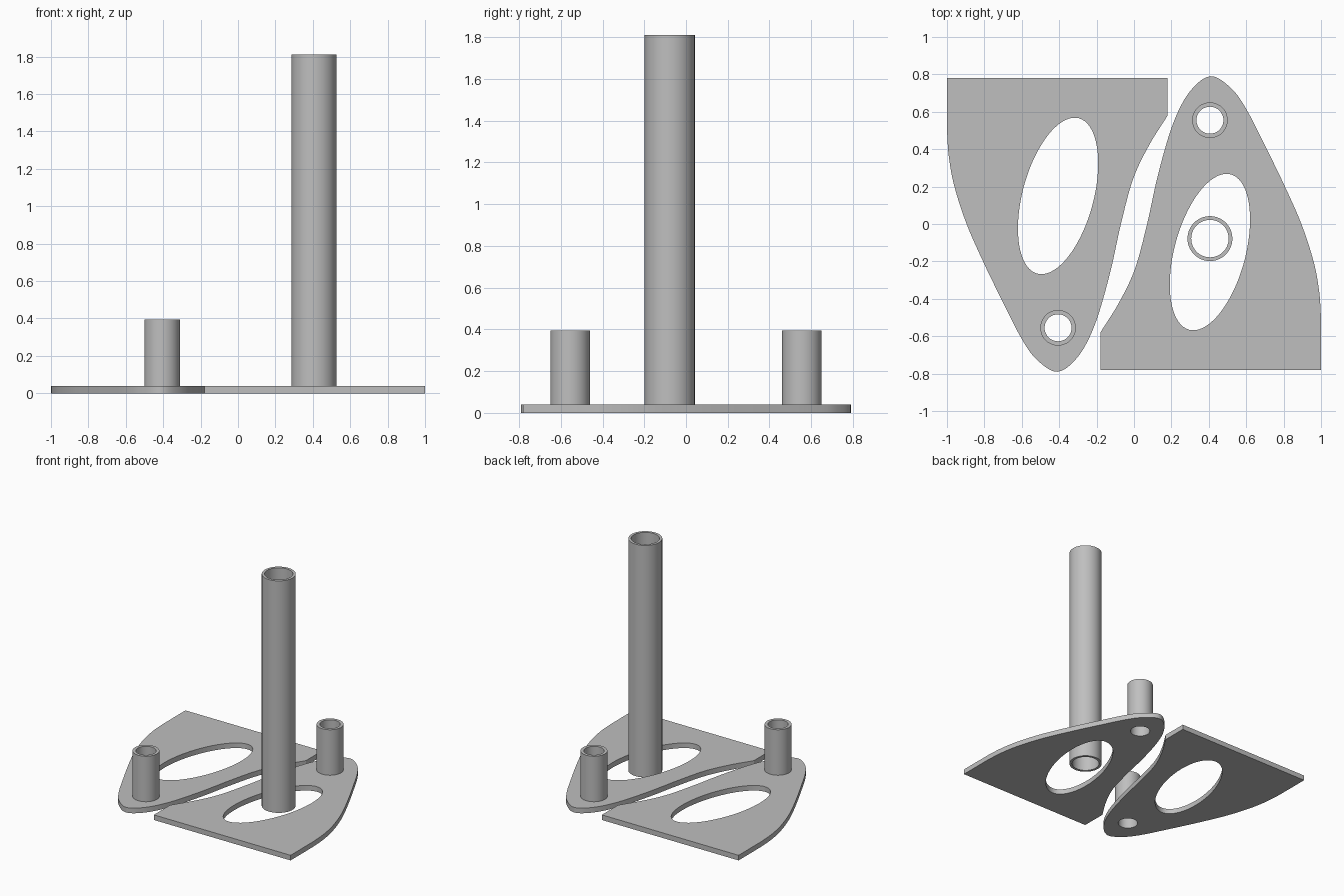
import bpy
import bmesh
from math import sin, cos, tau, radians
from mathutils import Vector

if "Cube" in bpy.data.objects:
    bpy.data.objects.remove(bpy.data.objects["Cube"])

grey = bpy.data.materials.new("plain grey")
grey.use_nodes = True
COLOUR = (0.52, 0.52, 0.52, 1)
grey.diffuse_color = COLOUR
grey.node_tree.nodes["Principled BSDF"].inputs["Base Color"].default_value = COLOUR


def ellipse(cx, cy, a, b, tilt=0, n=72):
    t = radians(tilt)
    pts = []
    for i in range(n):
        u, v = a * cos(tau * i / n), b * sin(tau * i / n)
        pts.append((cx + u * cos(t) - v * sin(t), cy + u * sin(t) + v * cos(t)))
    return pts


def smooth_path(knots, steps=6):
    """Catmull-Rom curve through the knots."""
    k = [Vector(p) for p in knots]
    k = [2 * k[0] - k[1]] + k + [2 * k[-1] - k[-2]]
    pts = []
    for p0, p1, p2, p3 in zip(k, k[1:], k[2:], k[3:]):
        for i in range(steps):
            t = i / steps
            pts.append((2 * p1 + (p2 - p0) * t + (2 * p0 - 5 * p1 + 4 * p2 - p3) * t * t
                        + (3 * p1 - p0 - 3 * p2 + p3) * t ** 3) / 2)
    return [tuple(p) for p in pts] + [tuple(knots[-1])]


def extrude_profile(name, loops, z0, z1, turned=False):
    """Solid between z0 and z1; loops after the first are holes."""
    s = -1 if turned else 1
    curve = bpy.data.curves.new(name, "CURVE")
    curve.dimensions = "2D"
    curve.fill_mode = "BOTH"
    curve.extrude = (z1 - z0) / 2
    for loop in loops:
        spline = curve.splines.new("POLY")
        spline.points.add(len(loop) - 1)
        for point, (x, y) in zip(spline.points, loop):
            point.co = (s * x, s * y, 0, 1)
        spline.use_cyclic_u = True
    helper = bpy.data.objects.new(name + "_profile", curve)
    bpy.context.collection.objects.link(helper)
    mesh = bpy.data.meshes.new_from_object(
        helper.evaluated_get(bpy.context.evaluated_depsgraph_get()))
    bpy.data.objects.remove(helper)

    bm = bmesh.new()
    bm.from_mesh(mesh)
    bmesh.ops.remove_doubles(bm, verts=bm.verts, dist=0.0001)
    bmesh.ops.recalc_face_normals(bm, faces=bm.faces)
    bmesh.ops.translate(bm, verts=bm.verts, vec=(0, 0, (z0 + z1) / 2))
    bm.to_mesh(mesh)
    bm.free()
    mesh.materials.clear()
    mesh.materials.append(grey)
    obj = bpy.data.objects.new(name, mesh)
    bpy.context.collection.objects.link(obj)
    bpy.ops.object.select_all(action="DESELECT")
    obj.select_set(True)
    bpy.context.view_layer.objects.active = obj
    bpy.ops.object.shade_smooth_by_angle(angle=radians(30))
    return obj


# Plate outline: curved sides over a straight base
sides = smooth_path([
    (-0.18, -0.58), (-0.08, -0.42), (0.005, -0.24), (0.07, 0.0), (0.13, 0.27),
    (0.21, 0.54), (0.3, 0.71), (0.41, 0.79), (0.52, 0.725), (0.6, 0.615),
    (0.69, 0.44), (0.8, 0.215), (0.895, 0.0), (0.96, -0.2), (0.99, -0.36), (1.0, -0.5)])
outline = sides + [(1.0, -0.78), (-0.18, -0.78)]
window = ellipse(0.406, -0.15, 0.43, 0.19, tilt=75)
THICK = 0.04
PEG = (0.406, 0.555)
bore = ellipse(*PEG, 0.072, 0.072)
wall = ellipse(*PEG, 0.095, 0.095)

# Two identical plates, one turned half round, each with a short tube
for side, turned in (("left", False), ("right", True)):
    extrude_profile(side + "_plate", [outline, window, bore], 0, THICK, turned)
    extrude_profile(side + "_short_tube", [wall, bore], THICK, 0.395, turned)

# Tall tube standing inside the left plate's window
POST = (0.406, -0.078)
extrude_profile("tall_tube", [ellipse(*POST, 0.12, 0.12), ellipse(*POST, 0.1, 0.1)], 0, 1.81)
